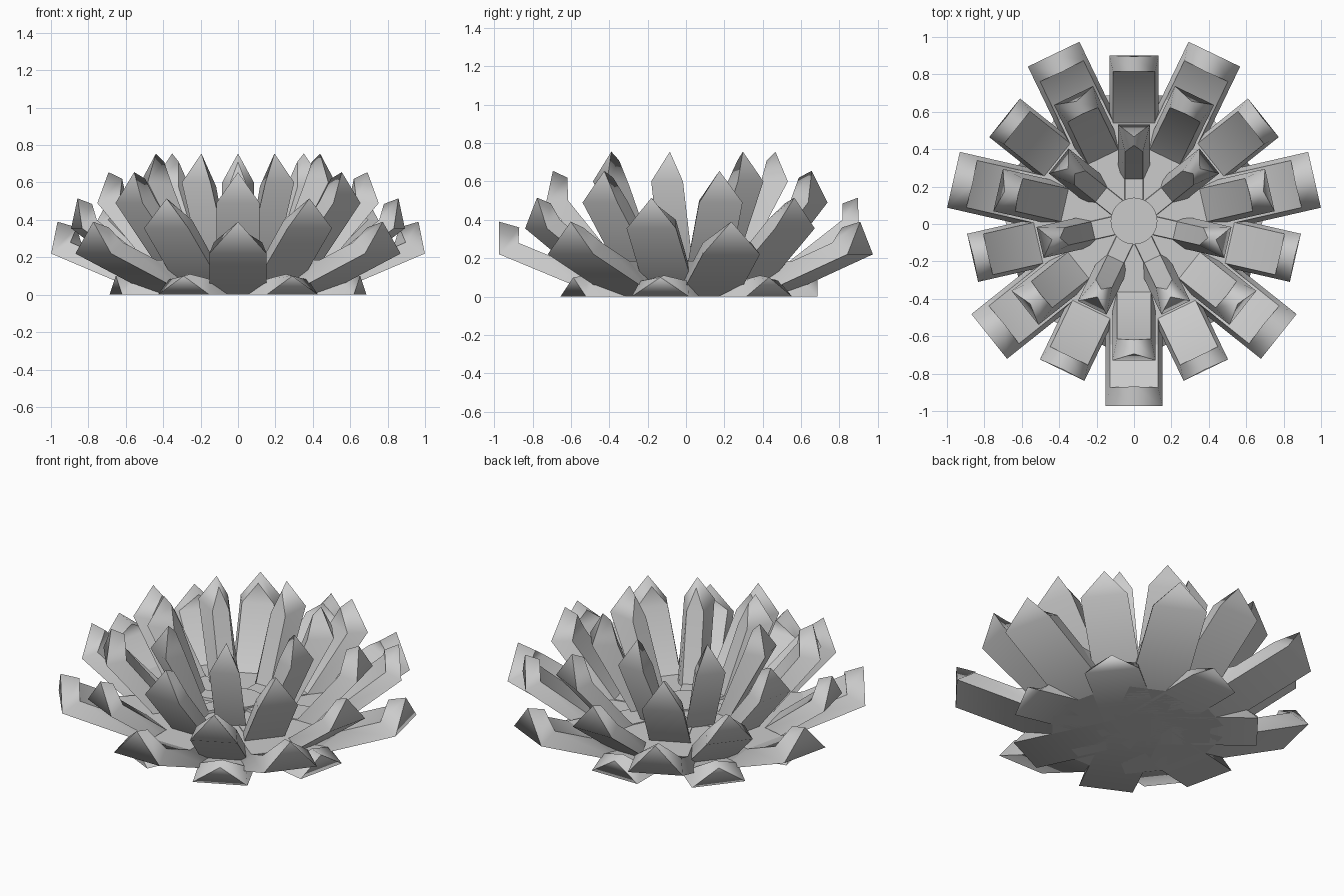
import bpy, bmesh
from math import pi, radians
from mathutils import Vector

if "Cube" in bpy.data.objects:
    bpy.data.objects.remove(bpy.data.objects["Cube"])

CENTRE = Vector((0, 0.016, 0))
COUNT = 7


def petal_mesh(name, half_w, w_in, outer, inner, tips):
    """Thick strip with a pointed upturned end.
    Profile points are (radius, height), from the centre outwards."""
    bm = bmesh.new()
    rows = []
    for (ro, zo), (ri, zi) in zip(outer, inner):
        rows.append([bm.verts.new(c) for c in (
            (ro, -half_w, zo), (ro, half_w, zo),
            (ri, w_in, zi), (ri, -w_in, zi))])
    for a, b in zip(rows, rows[1:]):
        for k in range(4):
            j = (k + 1) % 4
            bm.faces.new((a[k], a[j], b[j], b[k]))
    bm.faces.new(rows[0])
    # pointed end
    to, ti = (bm.verts.new((r, 0, z)) for r, z in tips)
    ol, orr, ir, il = rows[-1]
    bm.faces.new((ol, orr, to))
    bm.faces.new((ir, il, ti))
    bm.faces.new((orr, ir, ti, to))
    bm.faces.new((il, ol, to, ti))
    bmesh.ops.recalc_face_normals(bm, faces=bm.faces[:])
    # smooth along the blade, sharp along its rims
    for f in bm.faces:
        f.smooth = True
    for e in bm.edges:
        e.smooth = False
    soft = [(to, ti), (ol, orr), (ir, il), (orr, ir), (il, ol)]
    for a, b in soft:
        bm.edges.get((a, b)).smooth = True
    me = bpy.data.meshes.new(name)
    bm.to_mesh(me)
    bm.free()
    return me


# name, half width, inner half width, underside, top side, (outer tip, inner tip), angle
RINGS = [
    ("base_petal", 0.153, 0.13,
     [(0.06, 0), (0.67, 0)], [(0.06, 0.08), (0.59, 0.08)],
     [(0.67, 0.10), (0.59, 0.11)], 90),
    ("outer_petal", 0.153, 0.129,
     [(0.06, 0), (0.46, 0), (0.99, 0.22)], [(0.06, 0.185), (0.66, 0.185), (0.89, 0.28)],
     [(0.99, 0.39), (0.885, 0.36)], -90),
    ("second_petal", 0.132, 0.112,
     [(0.06, 0), (0.41, 0), (0.885, 0.355)], [(0.06, 0.185), (0.525, 0.185), (0.80, 0.40)],
     [(0.88, 0.515), (0.80, 0.485)], 90),
    ("third_petal", 0.116, 0.09,
     [(0.06, 0), (0.33, 0), (0.745, 0.49)], [(0.06, 0.19), (0.38, 0.19), (0.63, 0.50)],
     [(0.71, 0.655), (0.635, 0.62)], -90),
    ("inner_petal", 0.085, 0.048,
     [(0.06, 0), (0.20, 0), (0.515, 0.60)], [(0.06, 0.205), (0.225, 0.205), (0.37, 0.58)],
     [(0.45, 0.755), (0.405, 0.71)], 90),
]

# Rings of seven petals, alternating in direction
for name, w, wi, outer, inner, tips, start in RINGS:
    me = petal_mesh(name, w, wi, outer, inner, tips)
    for k in range(COUNT):
        ob = bpy.data.objects.new(f"{name}_{k + 1}", me)
        ob.location = CENTRE
        ob.rotation_euler.z = radians(start) + k * 2 * pi / COUNT
        bpy.context.collection.objects.link(ob)

# Central disc
bpy.ops.mesh.primitive_cylinder_add(vertices=28, radius=0.125, depth=0.215,
                                    location=CENTRE + Vector((0, 0, 0.1075)))
disc = bpy.context.object
disc.name = "centre_disc"
bpy.ops.object.shade_smooth_by_angle()
